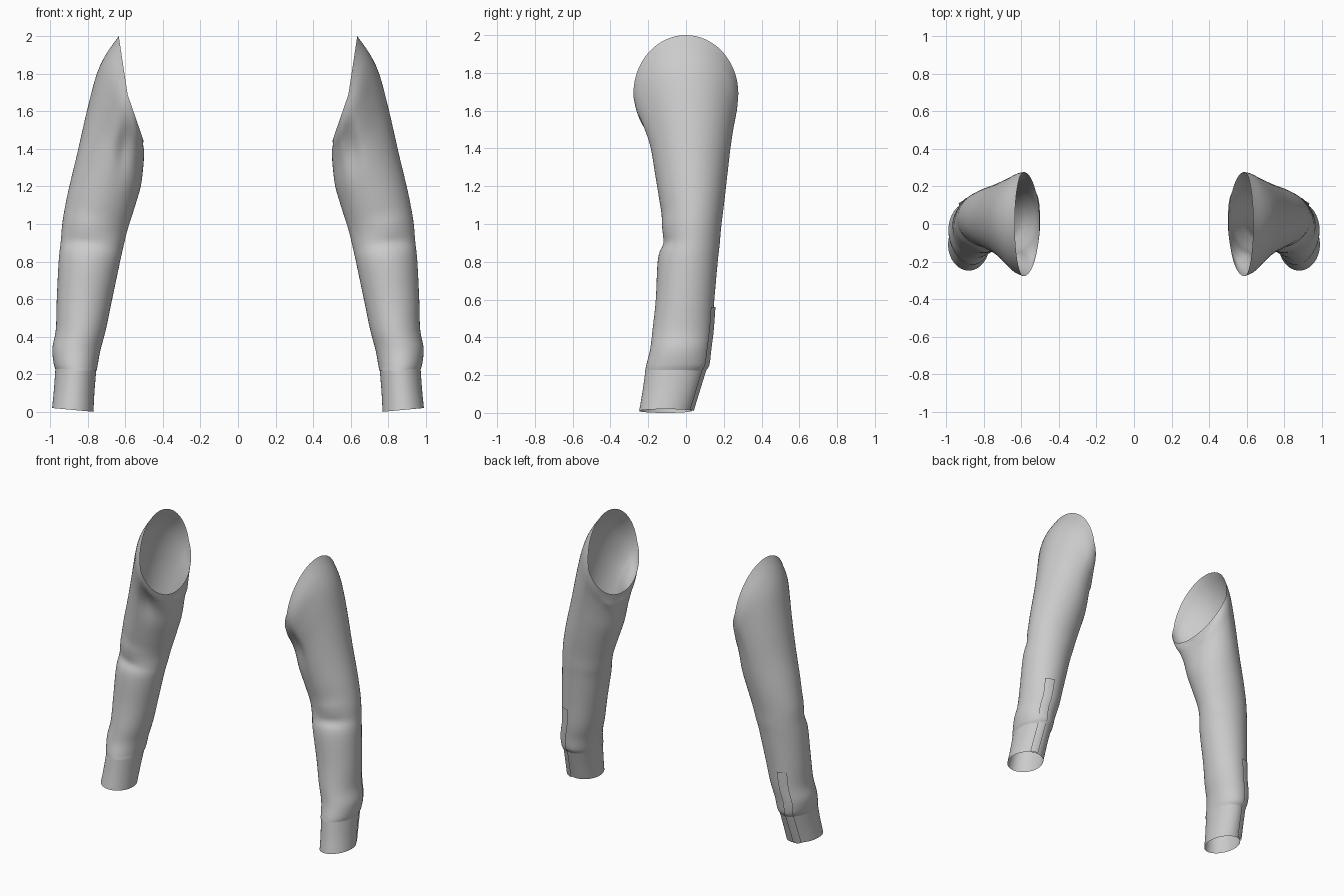
import bpy
from math import pi, cos, sin, exp, radians
from mathutils import Vector

if "Cube" in bpy.data.objects:
    bpy.data.objects.remove(bpy.data.objects["Cube"])

# Cross-sections, hem side up: outer x,z | inner x,z | front y, back y | middle x,z
SLEEVE = [
    (.970, .22, .752, .22, -.217, .095, .861, .22),
    (.982, .26, .747, .25, -.210, .115, .864, .255),
    (.988, .34, .732, .33, -.190, .125, .860, .335),
    (.970, .44, .703, .44, -.177, .138, .837, .44),
    (.965, .60, .670, .60, -.160, .150, .818, .60),
    (.955, .80, .628, .80, -.150, .168, .792, .80),
    (.945, .90, .610, .88, -.130, .178, .778, .89),
    (.933, 1.02, .588, .97, -.120, .187, .762, .99),
    (.905, 1.17, .550, 1.09, -.140, .203, .730, 1.12),
    (.855, 1.38, .518, 1.20, -.165, .220, .690, 1.27),
    (.805, 1.60, .505, 1.30, -.190, .236, .665, 1.41),
    (.755, 1.79, .500, 1.37, -.225, .252, .640, 1.52),
    (.705, 1.90, .500, 1.41, -.262, .270, .612, 1.62),
    (.635, 2.00, .505, 1.45, -.278, .277, .588, 1.69),
]
CUFF = [
    (.990, .02, .770, .00, -.248, .030, .880, .01),
    (.980, .12, .764, .11, -.230, .062, .872, .115),
    (.972, .235, .754, .23, -.214, .098, .863, .232),
]
# Soft folds: angle (deg), ring position 0..1, angle width, ring width, depth
FOLDS = [(-70, .47, 40, .025, -.012), (-75, .54, 40, .03, .008),
         (-110, .80, 14, .09, -.022), (-75, .86, 18, .09, .006),
         (178, .93, 14, .03, -.015), (150, .88, 14, .05, .012)]


def catmull(rows, t):
    """Smoothly interpolate the section table at t in 0..1."""
    f = t * (len(rows) - 1)
    i = min(int(f), len(rows) - 2)
    u = f - i
    b, c = rows[i], rows[i + 1]
    a = rows[i - 1] if i else [2 * p - q for p, q in zip(b, c)]
    d = rows[i + 2] if i + 2 < len(rows) else [2 * q - p for p, q in zip(b, c)]
    return [.5 * (2 * q + (r - p) * u + (2 * p - 5 * q + 4 * r - s) * u * u
                  + (3 * q - p - 3 * r + s) * u ** 3)
            for p, q, r, s in zip(a, b, c, d)]


def surface_point(rows, t, ang, grow=0.0, folds=()):
    xo, zo, xi, zi, yf, yb, xm, zm = catmull(rows, t)
    yc = (yf + yb) / 2
    centre = Vector((xm, yc, zm))
    side = Vector((xo, yc, zo)) if cos(ang) > 0 else Vector((xi, yc, zi))
    off = (side - centre) * abs(cos(ang)) + Vector((0, (yb - yf) / 2 * sin(ang), 0))
    for fa, ft, wa, wt, depth in folds:
        da = (ang - radians(fa) + pi) % (2 * pi) - pi
        grow += depth * exp(-(da / radians(wa)) ** 2 - ((t - ft) / wt) ** 2)
    return centre + off + off.normalized() * grow


def make_pair(name, rows, steps, sides, start=0, end=360, t0=0, t1=1, grow=0.0, folds=()):
    """Loft a tube (or a strip of one) and mirror it to the other arm."""
    closed = end - start == 360
    cols = sides if closed else sides + 1
    verts = [surface_point(rows, t0 + (t1 - t0) * i / steps,
                           radians(start + (end - start) * j / sides), grow, folds)
             for i in range(steps + 1) for j in range(cols)]
    faces = [(i * cols + j, i * cols + (j + 1) % cols,
              (i + 1) * cols + (j + 1) % cols, (i + 1) * cols + j)
             for i in range(steps) for j in range(sides)]
    mesh = bpy.data.meshes.new(name)
    mesh.from_pydata(verts, [], faces)
    mesh.polygons.foreach_set("use_smooth", [True] * len(faces))
    ob = bpy.data.objects.new(name, mesh)
    bpy.context.collection.objects.link(ob)
    mirror_about = ob.modifiers.new("other_arm", 'MIRROR')
    mirror_about.use_mirror_merge = False
    return ob


# Main sleeve tubes, open at armhole and wrist
make_pair("sleeve", SLEEVE, 78, 64, folds=FOLDS)
# Wrist cuffs tucked just inside the sleeve hem
make_pair("cuff", CUFF, 10, 64)
# Overlapping vent strips at the back of the wrist
make_pair("sleeve_vent", SLEEVE, 16, 6, start=58, end=84, t0=0, t1=.29, grow=.010)
make_pair("cuff_overlap", CUFF, 8, 6, start=58, end=84, grow=.012)
